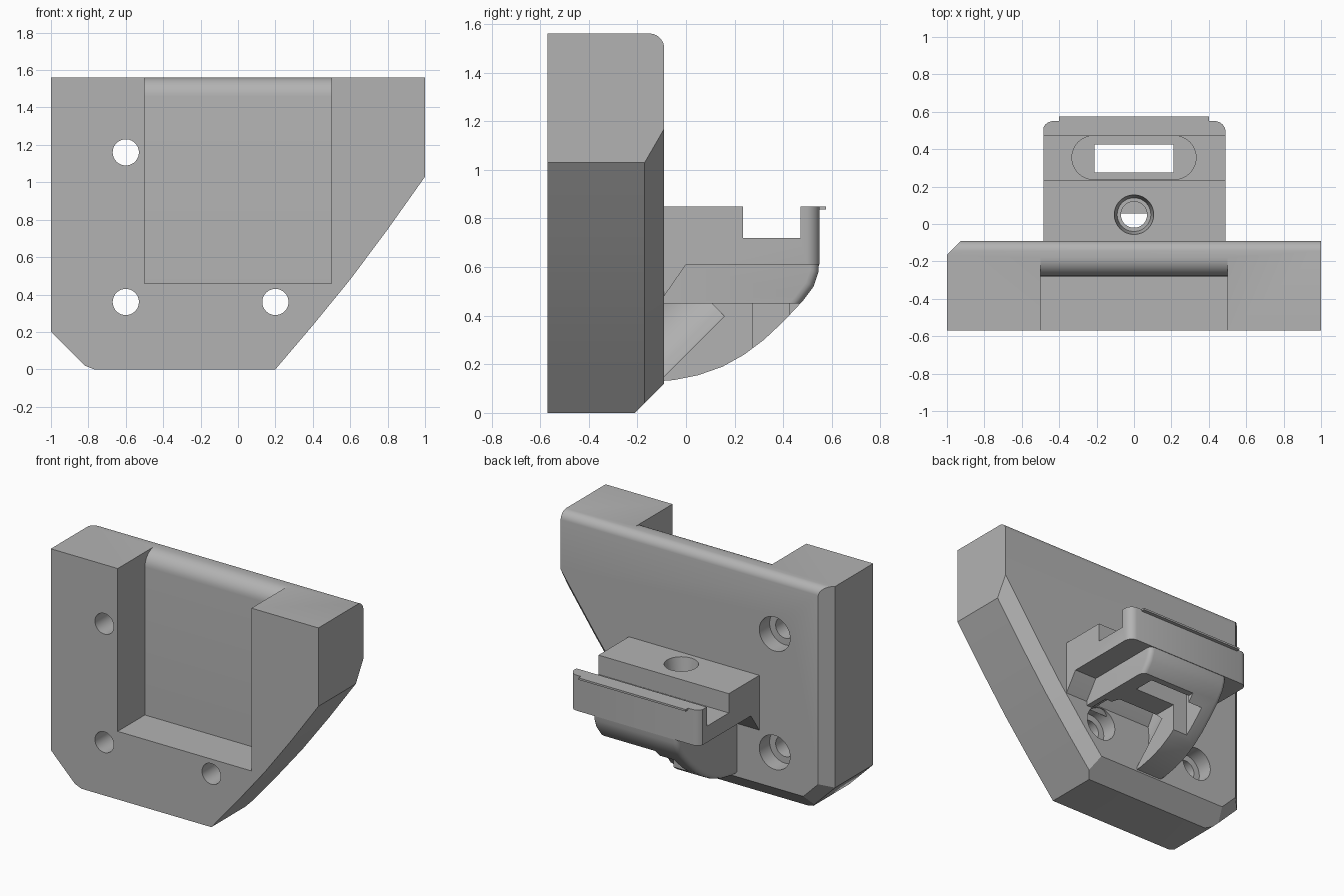
import bpy, bmesh
from math import sin, cos, pi, radians
from mathutils import Vector, Matrix

if "Cube" in bpy.data.objects:
    bpy.data.objects.remove(bpy.data.objects["Cube"])

grey = bpy.data.materials.new("plain grey")
grey.use_nodes = True
grey.diffuse_color = (0.45, 0.45, 0.45, 1)
grey.node_tree.nodes["Principled BSDF"].inputs["Base Color"].default_value = grey.diffuse_color


def make_object(name, bm):
    bmesh.ops.recalc_face_normals(bm, faces=bm.faces)
    mesh = bpy.data.meshes.new(name)
    bm.to_mesh(mesh)
    bm.free()
    mesh.materials.append(grey)
    obj = bpy.data.objects.new(name, mesh)
    bpy.context.collection.objects.link(obj)
    return obj


def prism(points, start, end, axis):
    """Extrude a profile along x (y, z points), y (x, z points) or z (x, y points)."""
    place = {"x": lambda p: (start, *p), "y": lambda p: (p[0], start, p[1]),
             "z": lambda p: (*p, start)}[axis]
    bm = bmesh.new()
    face = bm.faces.new([bm.verts.new(place(p)) for p in points])
    made = bmesh.ops.extrude_face_region(bm, geom=[face])["geom"]
    shift = Vector([(end - start) * (axis == a) for a in "xyz"])
    bmesh.ops.translate(bm, vec=shift, verts=[v for v in made if isinstance(v, bmesh.types.BMVert)])
    bmesh.ops.recalc_face_normals(bm, faces=bm.faces)
    return bm


def box(x0, x1, y0, y1, z0, z1):
    return prism([(x0, y0), (x1, y0), (x1, y1), (x0, y1)], z0, z1, "z")


def cylinder(radius, centre, length, direction, radius_end=None):
    bm = bmesh.new()
    turn = Vector(direction).to_track_quat("Z", "Y").to_matrix().to_4x4()
    bmesh.ops.create_cone(bm, cap_ends=True, segments=48, radius1=radius,
                          radius2=radius_end or radius, depth=length,
                          matrix=Matrix.Translation(centre) @ turn)
    return bm


def slice_off(bm, point, normal):
    cut = bmesh.ops.bisect_plane(bm, geom=bm.verts[:] + bm.edges[:] + bm.faces[:], dist=1e-5,
                                 plane_co=point, plane_no=normal, clear_outer=True)
    edges = [g for g in cut["geom_cut"] if isinstance(g, bmesh.types.BMEdge)]
    if edges:
        bmesh.ops.holes_fill(bm, edges=[e for e in edges if e.is_boundary])


def combine(obj, bm, operation="DIFFERENCE"):
    tool = make_object("cutter", bm)
    tool.hide_render = True
    mod = obj.modifiers.new("cut", "BOOLEAN")
    mod.operation, mod.solver, mod.object = operation, "EXACT", tool
    bpy.context.view_layer.objects.active = obj
    bpy.ops.object.modifier_apply(modifier=mod.name)
    bpy.data.objects.remove(tool)


def arc(cy, cz, r, a0, a1, n=8):
    return [(cy + r * cos(radians(a0 + (a1 - a0) * i / n)),
             cz + r * sin(radians(a0 + (a1 - a0) * i / n))) for i in range(n + 1)]


# Mounting plate outline with a gently bowed diagonal side
BACK, FRONT, TOP = -0.09, -0.57, 1.56
sweep = [(0.2, 0), (0.4, 0.235), (0.6, 0.48), (0.8, 0.748), (1, 1.03)]
bm = prism([(-1, TOP), (-1, 0.2), (-0.82, 0.02), (-0.77, 0)] + sweep + [(1, TOP)],
           FRONT, BACK, "y")
# Chamfers around the rear edges
slice_off(bm, (0, -0.21, 0), (0, 1, -1))
slice_off(bm, (-1, -0.165, 0), (-1, 1, 0))
slice_off(bm, (-0.9, -0.165, 0.1), (-0.707, 1, -0.707))
for (xa, za), (xb, zb) in zip(sweep, sweep[1:]):
    outward = Vector((zb - za, 0, xa - xb)).normalized()
    slice_off(bm, (xa, -0.17, za), outward + Vector((0, 1, 0)))
# Rounded top rear edge
for i in range(1, 8):
    n = Vector((0, cos(pi / 16 * i), sin(pi / 16 * i)))
    slice_off(bm, Vector((0, BACK - 0.06, TOP - 0.06)) + n * 0.06, n)
plate = make_object("mounting_plate", bm)

# Front pocket with a rounded upper lip
combine(plate, prism([(-0.7, 0.46), (-0.28, 0.46)] + arc(-0.18, 1.46, 0.1, 180, 90)
                     + [(-0.18, 1.7), (-0.7, 1.7)], -0.5, 0.5, "x"))
# Screw holes with counterbores
for x, z in [(-0.6, 1.16), (-0.6, 0.36), (0.2, 0.36)]:
    combine(plate, cylinder(0.07, (x, -0.3, z), 1, (0, 1, 0)))
    combine(plate, cylinder(0.115, (x, -0.1, z), 0.2, (0, 1, 0)))

# Clamp block with a cross slot and a rear lip
bm = prism([(-0.12, 0.45), (BACK, 0.48), (0, 0.61), (0.55, 0.61), (0.55, 0.85), (0.47, 0.85),
            (0.47, 0.72), (0.235, 0.72), (0.235, 0.85), (-0.12, 0.85)], -0.485, 0.49, "x")
for side in (-1, 1):
    for degrees in (15, 35, 55, 75):
        n = Vector((side * cos(radians(degrees)), sin(radians(degrees)), 0))
        slice_off(bm, Vector((side * 0.43, 0.49, 0)) + n * 0.06, n)
block = make_object("clamp_block", bm)
rim = make_object("lip_rim", box(-0.4, 0.4, 0.54, 0.575, 0.837, 0.85))

# Curved support body under the block
bm = prism([(-0.12, 0.65), (-0.12, 0.13), (-0.05, 0.135), (0.05, 0.155), (0.15, 0.19),
            (0.24, 0.24), (0.32, 0.3), (0.4, 0.375), (0.48, 0.46), (0.525, 0.52),
            (0.545, 0.58), (0.548, 0.65)], -0.32, 0.32, "x")
rims = [e for e in bm.edges if abs(e.verts[0].co.x - e.verts[1].co.x) < 1e-5
        and min(v.co.z for v in e.verts) < 0.6 and max(v.co.y for v in e.verts) > -0.1]
bmesh.ops.bevel(bm, geom=rims, offset=0.035, segments=4, profile=0.5, affect="EDGES")
body = make_object("support_body", bm)
combine(body, box(-0.1, 0.5, -0.3, 0.8, 0, 0.45))
combine(body, cylinder(0.22, (0.02, -0.17, 0.33), 0.56, (0, 1, 1)))
combine(body, cylinder(0.12, (0.2, -0.05, 0.36), 0.2, (0, 1, 0)))

# Strap window, its rounded recess, and the stepped bolt hole
combine(block, prism(arc(0.215, 0.355, 0.117, -90, 90, 16) + arc(-0.215, 0.355, 0.117, 90, 270, 16),
                     0.69, 0.75, "z"))
for part in (block, body):
    combine(part, box(-0.21, 0.21, 0.275, 0.425, 0.2, 1))
    combine(part, cylinder(0.07, (0, 0.05, 0.75), 0.5, (0, 0, 1)))
combine(block, cylinder(0.09, (0, 0.05, 0.83), 0.16, (0, 0, 1), 0.115))

for obj in (plate, block, rim, body):
    bpy.ops.object.select_all(action="DESELECT")
    obj.select_set(True)
    bpy.context.view_layer.objects.active = obj
    bpy.ops.object.shade_smooth_by_angle(angle=radians(28))
